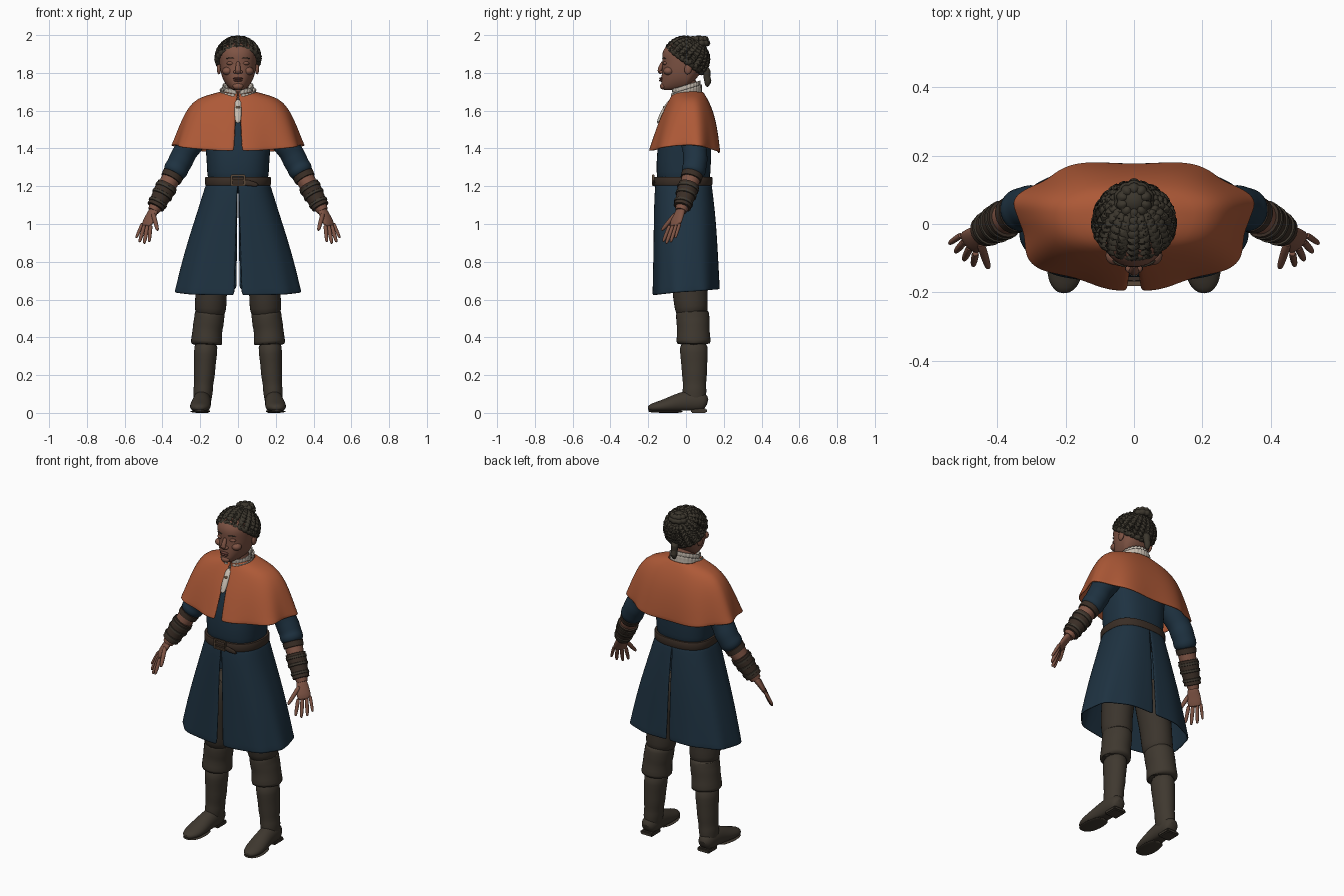
import bpy, bmesh
from math import sin, cos, pi, radians
from mathutils import Vector, Matrix

if "Cube" in bpy.data.objects:
    bpy.data.objects.remove(bpy.data.objects["Cube"], do_unlink=True)

made = []


def material(name, rgb):
    m = bpy.data.materials.new(name)
    m.use_nodes = True
    m.diffuse_color = (*rgb, 1)
    m.node_tree.nodes["Principled BSDF"].inputs["Base Color"].default_value = (*rgb, 1)
    return m


ORANGE = material("orange wool", (0.42, 0.1, 0.038))
NAVY = material("navy cloth", (0.013, 0.032, 0.053))
SKIN = material("brown skin", (0.21, 0.088, 0.058))
LIPS = material("dark lips", (0.15, 0.055, 0.042))
HAIR = material("dark hair", (0.044, 0.037, 0.026))
LINEN = material("white linen", (0.56, 0.5, 0.43))
BOOT = material("boot leather", (0.05, 0.04, 0.029))
TROUSER = material("trouser cloth", (0.044, 0.035, 0.026))
LEATHER = material("belt leather", (0.042, 0.027, 0.019))
METAL = material("aged brass", (0.1, 0.065, 0.04))


def finish(name, bm, mat, mirror=False, thick=0, subsurf=0):
    bmesh.ops.recalc_face_normals(bm, faces=bm.faces)
    me = bpy.data.meshes.new(name)
    bm.to_mesh(me)
    bm.free()
    me.materials.append(mat)
    ob = bpy.data.objects.new(name, me)
    bpy.context.collection.objects.link(ob)
    if mirror:
        ob.modifiers.new("mirror", "MIRROR").merge_threshold = 0.0005
    if thick:
        s = ob.modifiers.new("thickness", "SOLIDIFY")
        s.thickness, s.offset = thick, 0
    if subsurf:
        s = ob.modifiers.new("smooth", "SUBSURF")
        s.levels = s.render_levels = subsurf
    made.append(ob)
    return ob


def skin_rings(bm, rings, closed=True, caps=True):
    loops = [[bm.verts.new(p) for p in r] for r in rings]
    n = len(loops[0])
    for a, b in zip(loops, loops[1:]):
        for i in range(n if closed else n - 1):
            j = (i + 1) % n
            bm.faces.new((a[i], a[j], b[j], b[i]))
    if closed and caps:
        bm.faces.new(loops[0])
        bm.faces.new(loops[-1])


def tube(bm, pts, radii, wide=(1, 0, 0), sides=16):
    """Sweep an ellipse along points; radii are single numbers or (wide, deep)."""
    pts = [Vector(p) for p in pts]
    rings = []
    for i, p in enumerate(pts):
        t = (pts[min(i + 1, len(pts) - 1)] - pts[max(i - 1, 0)]).normalized()
        w = Vector(wide)
        u = (w - t * w.dot(t)).normalized()
        v = t.cross(u)
        r = radii[i] if isinstance(radii[i], tuple) else (radii[i], radii[i])
        rings.append([p + u * r[0] * cos(k * 2 * pi / sides) + v * r[1] * sin(k * 2 * pi / sides)
                      for k in range(sides)])
    skin_rings(bm, rings)


def make_tube(name, pts, radii, mat, mirror=True, wide=(1, 0, 0), sides=16, subsurf=1):
    bm = bmesh.new()
    tube(bm, pts, radii, wide, sides)
    return finish(name, bm, mat, mirror, 0, subsurf)


def power(v, e):
    return (1 if v > 0 else -1) * abs(v) ** e


def loft(name, levels, mat, yc=0.0, e=0.85, n=32, subsurf=1):
    """Stack rounded sections given as height, half width, front y, back y."""
    rings = []
    for z, rx, yf, yb in levels:
        mid = min(max(yc, yf + 0.01), yb - 0.01)
        rings.append([(rx * power(sin(a), e),
                       mid - power(cos(a), e) * ((mid - yf) if cos(a) > 0 else (yb - mid)), z)
                      for a in [2 * pi * k / n for k in range(n)]])
    bm = bmesh.new()
    skin_rings(bm, rings)
    return finish(name, bm, mat, subsurf=subsurf)


def panel(name, levels, mat, yc, e, gaps=(0, 0), folds=0, waves=7, hem=(0, 0, 0), tilt=0, thick=0.01, n=48):
    """Mirrored half garment from front centre to back centre, with slits and folds."""
    rings = []
    for i, (z, rx, yf, yb) in enumerate(levels):
        t = i / (len(levels) - 1)
        ring = []
        for k in range(n + 1):
            a = pi * k / n
            c, s = cos(a), max(sin(a), 0)
            f = 1 + folds * t * t * cos(waves * a)
            x = rx * s ** e * f + t * (gaps[0] * (1 - k / n) + gaps[1] * k / n)
            y = yc - power(c, e) * f * ((yc - yf) if c > 0 else (yb - yc))
            drop = hem[0] * max(c, 0) + hem[1] * s * s + hem[2] * max(-c, 0)
            ring.append((x, y, z + t * drop + tilt * y))
        rings.append(ring)
    bm = bmesh.new()
    skin_rings(bm, rings, closed=False)
    return finish(name, bm, mat, True, thick, 1)


def ball(name, loc, size, mat, mirror=False, rot=0):
    bm = bmesh.new()
    m = Matrix.Translation(loc) @ Matrix.Rotation(rot, 4, "X") @ Matrix.Diagonal((*size, 1))
    bmesh.ops.create_uvsphere(bm, u_segments=20, v_segments=12, radius=1, matrix=m)
    return finish(name, bm, mat, mirror)


def box(name, loc, size, mat, mirror=False):
    bm = bmesh.new()
    bmesh.ops.create_cube(bm, size=1, matrix=Matrix.Translation(loc) @ Matrix.Diagonal((*size, 1)))
    bmesh.ops.bevel(bm, geom=bm.edges[:], offset=min(size) * 0.25, segments=2, affect="EDGES")
    return finish(name, bm, mat, mirror)


# Coat body and split skirt
loft("coat_body", [(1.63, .11, -.06, .09), (1.58, .16, -.1, .115), (1.48, .178, -.138, .13),
                   (1.38, .17, -.155, .135), (1.28, .163, -.158, .13), (1.16, .16, -.15, .125)], NAVY, 0, .8)
panel("coat_skirt", [(1.22, .162, -.157, .13), (1.16, .178, -.162, .137), (1.05, .21, -.165, .15),
                     (.92, .25, -.166, .16), (.78, .287, -.168, .168), (.655, .313, -.17, .175),
                     (.64, .315, -.17, .176)], NAVY, .0, .78, (.02, .008), .018, 9, (-.018, 0, .015))
# Shoulder cape
panel("shoulder_cape", [(1.70, .08, -.058, .085), (1.68, .13, -.07, .098), (1.655, .21, -.085, .115),
                        (1.60, .255, -.112, .14), (1.54, .282, -.137, .157), (1.47, .307, -.16, .17),
                        (1.40, .328, -.18, .178), (1.387, .33, -.183, .179)],
      ORANGE, .03, .88, (.022, 0), .05, 7, (0, .03, -.012))

# Belt, buckle and strap end
loft("belt", [(1.205, .172, -.166, .137), (1.212, .175, -.169, .14), (1.243, .175, -.169, .14),
              (1.25, .172, -.166, .137)], LEATHER, 0, .8, 40, 0)
for z in (1.207, 1.257):
    box("buckle_bar", (0, -.174, z), (.075, .014, .011), METAL)
box("buckle_side", (.035, -.174, 1.232), (.011, .014, .055), METAL, True)
box("buckle_pin", (0, -.175, 1.232), (.06, .01, .008), METAL)
make_tube("belt_strap_end", [(.03, -.171, 1.22), (.07, -.171, 1.215), (.11, -.166, 1.205)],
          [(.016, .006), (.016, .006), (.008, .004)], LEATHER, False, (0, 0, 1))

# Linen collar and neck cloth
panel("collar_outer", [(1.655, .086, -.078, .082), (1.69, .08, -.072, .078), (1.715, .085, -.078, .082)],
      LINEN, .0, 1, (.02, 0), .04, 28, tilt=.3, thick=.008)
panel("collar_inner", [(1.67, .07, -.066, .07), (1.705, .07, -.066, .07), (1.738, .074, -.072, .074)],
      LINEN, .0, 1, (.012, 0), .05, 24, tilt=.3, thick=.007)
make_tube("neck_cloth", [(0, -.072, 1.66), (0, -.1, 1.625), (0, -.132, 1.575), (0, -.152, 1.53)],
          [(.03, .012), (.016, .014), (.02, .012), (.013, .006)], LINEN, False)
ball("cape_clasp", (0, -.113, 1.613), (.014, .01, .012), METAL)

# Head and face
make_tube("neck", [(0, .02, 1.58), (0, .012, 1.68), (0, .0, 1.79)], [.066, .056, .058], SKIN, False)
loft("head", [(1.708, .022, -.118, -.06), (1.716, .045, -.13, -.01), (1.745, .07, -.132, .03),
              (1.775, .084, -.13, .06), (1.81, .093, -.128, .085), (1.85, .098, -.123, .1),
              (1.885, .101, -.128, .105), (1.92, .1, -.124, .1), (1.955, .08, -.095, .08),
              (1.975, .045, -.05, .05)], SKIN, 0, .92)
make_tube("nose", [(0, -.118, 1.862), (0, -.131, 1.835), (0, -.143, 1.81), (0, -.132, 1.794)],
          [(.01, .01), (.012, .012), (.017, .013), (.012, .007)], SKIN, False)
ball("nostril", (.015, -.13, 1.805), (.01, .012, .009), SKIN, True)
ball("upper_lip", (0, -.131, 1.771), (.027, .011, .006), LIPS)
ball("lower_lip", (0, -.13, 1.76), (.023, .012, .007), LIPS)
ball("chin", (0, -.122, 1.729), (.028, .016, .017), SKIN)
ball("eyelid", (.04, -.109, 1.851), (.02, .014, .01), SKIN, True)
ball("cheek", (.055, -.092, 1.81), (.028, .028, .022), SKIN, True)
ball("ear", (.101, .012, 1.822), (.011, .02, .03), SKIN, True, radians(-12))
make_tube("eyebrow", [(.018, -.125, 1.876), (.042, -.12, 1.881), (.066, -.105, 1.874)],
          [(.003, .004), (.004, .004), (.002, .003)], HAIR, True, (0, 0, 1), 8)

# Hair cap: half ellipsoid tipped back, with braids gathered toward the bun
tip = Matrix.Rotation(radians(-38), 3, "X")
size = Vector((.108, .111, .106))
centre = Vector((0, .002, 1.878))


def scalp(theta, phi):
    d = tip @ Vector((sin(theta) * cos(phi), sin(theta) * sin(phi), cos(theta)))
    return centre + Vector(d[i] * size[i] for i in range(3))


bm = bmesh.new()
skin_rings(bm, [[scalp(radians(t), k * pi / 16) for k in range(32)] for t in range(4, 101, 8)])
finish("hair_cap", bm, HAIR)
bm = bmesh.new()
for k in range(20):
    pts, radii = [], []
    for i in range(41):
        f = i / 40
        theta = radians(99 - 80 * f)
        pts.append(scalp(theta, k * pi / 10 + .07 * sin(i * pi / 2.5 + k)))
        radii.append((.007 + .01 * sin(theta)) * (.82 + .3 * abs(sin(i * pi / 5))))
    tube(bm, pts, radii, (.31, .17, .93), 8)
finish("scalp_braids", bm, HAIR)

# Hairline braid and coiled bun
bm = bmesh.new()
rim = [scalp(radians(97), k * pi / 48) for k in range(97)]
tube(bm, rim, [.013 + .004 * abs(sin(k * pi / 4)) for k in range(97)], (0, .62, .78), 8)
finish("hairline_braid", bm, HAIR)
bm = bmesh.new()
for z, big in ((1.958, .042), (1.977, .034)):
    coil = [(big * cos(k * pi / 30), .068 + big * sin(k * pi / 30), z) for k in range(61)]
    tube(bm, coil, [.014 + .005 * abs(sin(k * pi / 6)) for k in range(61)], (0, 0, 1), 8)
finish("bun_coils", bm, HAIR)
ball("bun_core", (0, .068, 1.965), (.04, .04, .033), HAIR)
make_tube("hanging_braid", [(0, .095, 1.83), (0, .113, 1.805), (0, .108, 1.78), (0, .118, 1.757),
                            (0, .112, 1.74), (0, .113, 1.725)],
          [.02, .025, .017, .022, .015, .006], HAIR, False, sides=10)

# Arms, sleeves and bracers
elbow, wrist = Vector((.322, .045, 1.3)), Vector((.437, -.02, 1.09))


def along(t):
    return elbow.lerp(wrist, t)


def band(name, stops, mat):
    make_tube(name, [along(t) for t, r in stops], [r for t, r in stops], mat, True, (0, 1, 0), 20, 0)


make_tube("coat_sleeve", [(.13, .03, 1.58), (.18, .034, 1.54), (.225, .04, 1.47), (.262, .045, 1.41),
                          (.285, .048, 1.375), (.3, .05, 1.34), along(-.02), along(.06), along(.17), along(.2)],
          [.06, .08, .076, .07, .063, .068, .062, .068, .06, .045], NAVY, True, (0, 1, 0))
band("forearm", [(0, .048), (.3, .05), (.6, .045), (1, .035), (1.1, .03)], SKIN)
band("upper_bracer_band", [(.17, .05), (.18, .058), (.3, .056), (.31, .048)], LEATHER)
band("bracer", [(.44, .045), (.45, .056), (.62, .054), (.85, .047), (1.0, .047), (1.01, .038)], LEATHER)
for t, r in ((.5, .059), (.66, .057), (.86, .052)):
    band("bracer_strap", [(t, r - .006), (t + .01, r), (t + .06, r - .001), (t + .07, r - .007)], BOOT)

# Hands
across = (.045, .058, .015)
make_tube("palm", [wrist, (.455, -.035, 1.055), (.475, -.052, 1.015), (.488, -.06, .982)],
          [(.026, .022), (.034, .019), (.042, .016), (.036, .011)], SKIN, True, across)
for name, base, end, r in (("index", (.463, -.086, .99), (.47, -.122, .905), .0105),
                           ("middle", (.48, -.07, .987), (.497, -.105, .895), .011),
                           ("ring", (.496, -.052, .99), (.522, -.082, .903), .0105),
                           ("little", (.507, -.034, 1.0), (.54, -.057, .925), .009),
                           ("thumb", (.448, -.058, 1.05), (.425, -.13, .965), .012)):
    a, b = Vector(base), Vector(end)
    make_tube(name + "_finger", [a.lerp(b, t) for t in (-.1, .3, .65, .92, 1)],
              [r * 1.15, r * 1.05, r, r * .8, r * .4], SKIN, True, across, 10)

# Trousers and tall boots
make_tube("trouser_leg", [(.09, .01, .98), (.11, .015, .85), (.137, .02, .7), (.143, .022, .62),
                          (.145, .028, .56), (.15, .033, .5)],
          [(.085, .09), (.095, .1), (.088, .097), (.084, .094), (.087, .09), (.078, .082)], TROUSER)
make_tube("boot_cuff", [(.15, .034, .55), (.149, .034, .535), (.152, .036, .5), (.157, .038, .47), (.162, .039, .44),
                        (.167, .04, .375), (.167, .04, .36), (.168, .04, .365)],
          [(.07, .075), (.083, .09), (.08, .09), (.083, .09), (.079, .086), (.085, .094), (.084, .093), (.06, .07)], BOOT)
make_tube("boot_shaft", [(.168, .04, .39), (.172, .042, .31), (.176, .044, .25), (.178, .045, .2),
                         (.182, .045, .15), (.184, .045, .125), (.186, .045, .095), (.19, .045, .03)],
          [(.065, .077), (.063, .075), (.057, .069), (.058, .068), (.05, .061), (.054, .065), (.05, .063), (.046, .06)],
          BOOT)
foot = make_tube("boot_foot", [(.19, .112, .045), (.19, .095, .055), (.19, .04, .062), (.193, -.03, .055), (.198, -.09, .04),
                               (.203, -.15, .03), (.206, -.185, .027), (.207, -.203, .024)],
                 [(.025, .025), (.045, .055), (.05, .065), (.05, .055), (.057, .042), (.054, .03), (.038, .022),
                  (.015, .01)], BOOT)
for v in foot.data.vertices:
    v.co.z = max(v.co.z, .012)
box("boot_heel", (.19, .068, .012), (.08, .085, .024), BOOT, True)
make_tube("boot_sole", [(.194, -.015, .007), (.197, -.07, .007), (.202, -.14, .007), (.205, -.185, .009), (.206, -.2, .011)],
          [(.035, .007), (.054, .007), (.055, .007), (.04, .007), (.018, .005)], BOOT)

# Smooth shading with crisp hard edges
bpy.ops.object.select_all(action="DESELECT")
for ob in made:
    ob.select_set(True)
bpy.context.view_layer.objects.active = made[0]
bpy.ops.object.shade_smooth_by_angle(angle=radians(50))
